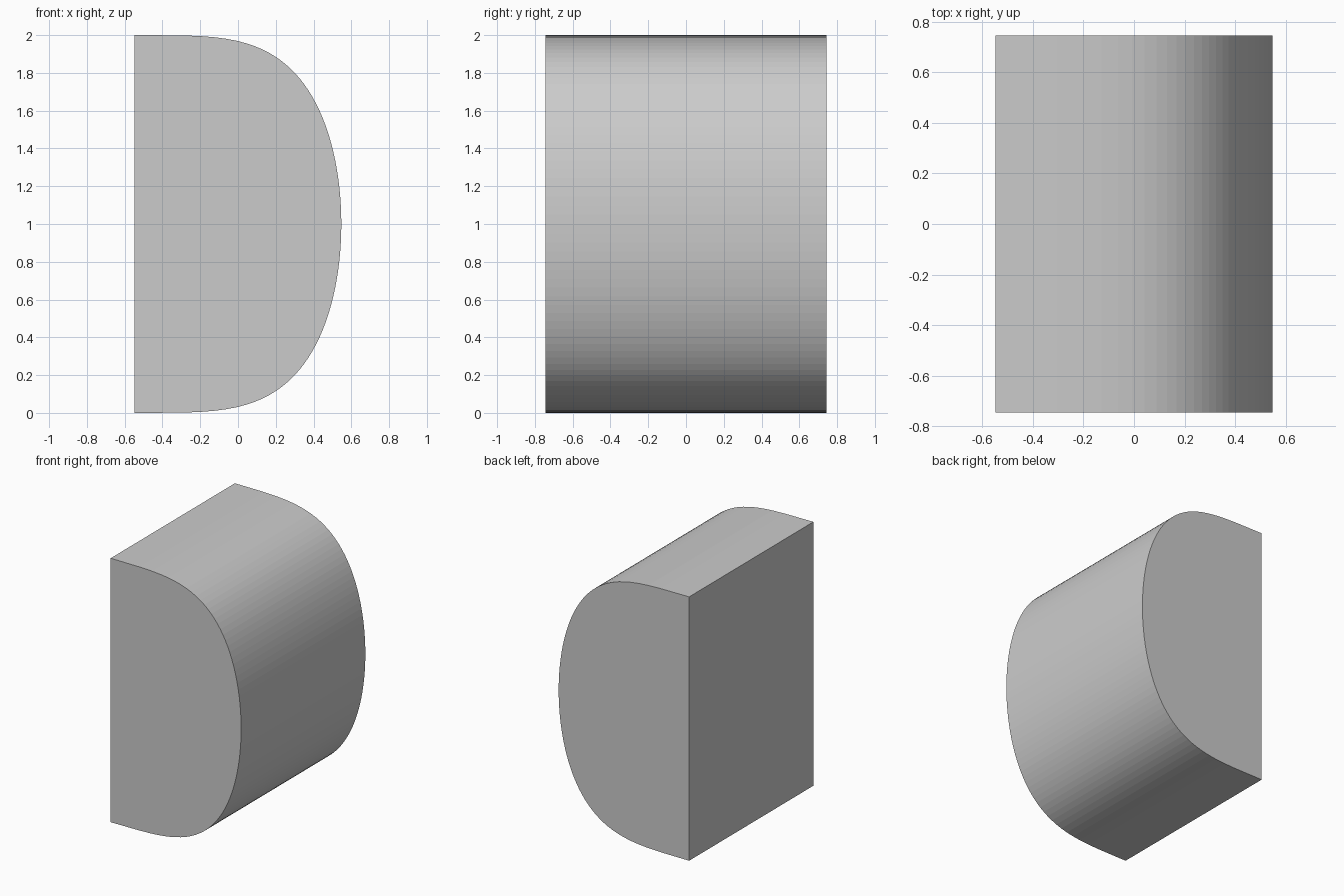
import bpy, bmesh, math

if "Cube" in bpy.data.objects:
    bpy.data.objects.remove(bpy.data.objects["Cube"])

HALF_X, HALF_Y, HALF_Z = 0.547, 0.744, 1.0
SEGMENTS = 64


def profile_point(i):
    # Quartic-by-quadratic superellipse: flat at the back, rounded at the nose
    t = -math.pi / 2 + math.pi * i / SEGMENTS
    u = math.sqrt(max(0.0, math.cos(t)))
    return (-HALF_X + 2 * HALF_X * u, -HALF_Y, HALF_Z + HALF_Z * math.sin(t))


# D-shaped side profile extruded across the width
bm = bmesh.new()
face = bm.faces.new([bm.verts.new(profile_point(i)) for i in range(SEGMENTS + 1)])
result = bmesh.ops.extrude_face_region(bm, geom=[face], use_keep_orig=True)
moved = [g for g in result["geom"] if isinstance(g, bmesh.types.BMVert)]
bmesh.ops.translate(bm, verts=moved, vec=(0, 2 * HALF_Y, 0))
bmesh.ops.recalc_face_normals(bm, faces=bm.faces[:])

mesh = bpy.data.meshes.new("rounded_block")
bm.to_mesh(mesh)
bm.free()
block = bpy.data.objects.new("rounded_block", mesh)
bpy.context.collection.objects.link(block)
